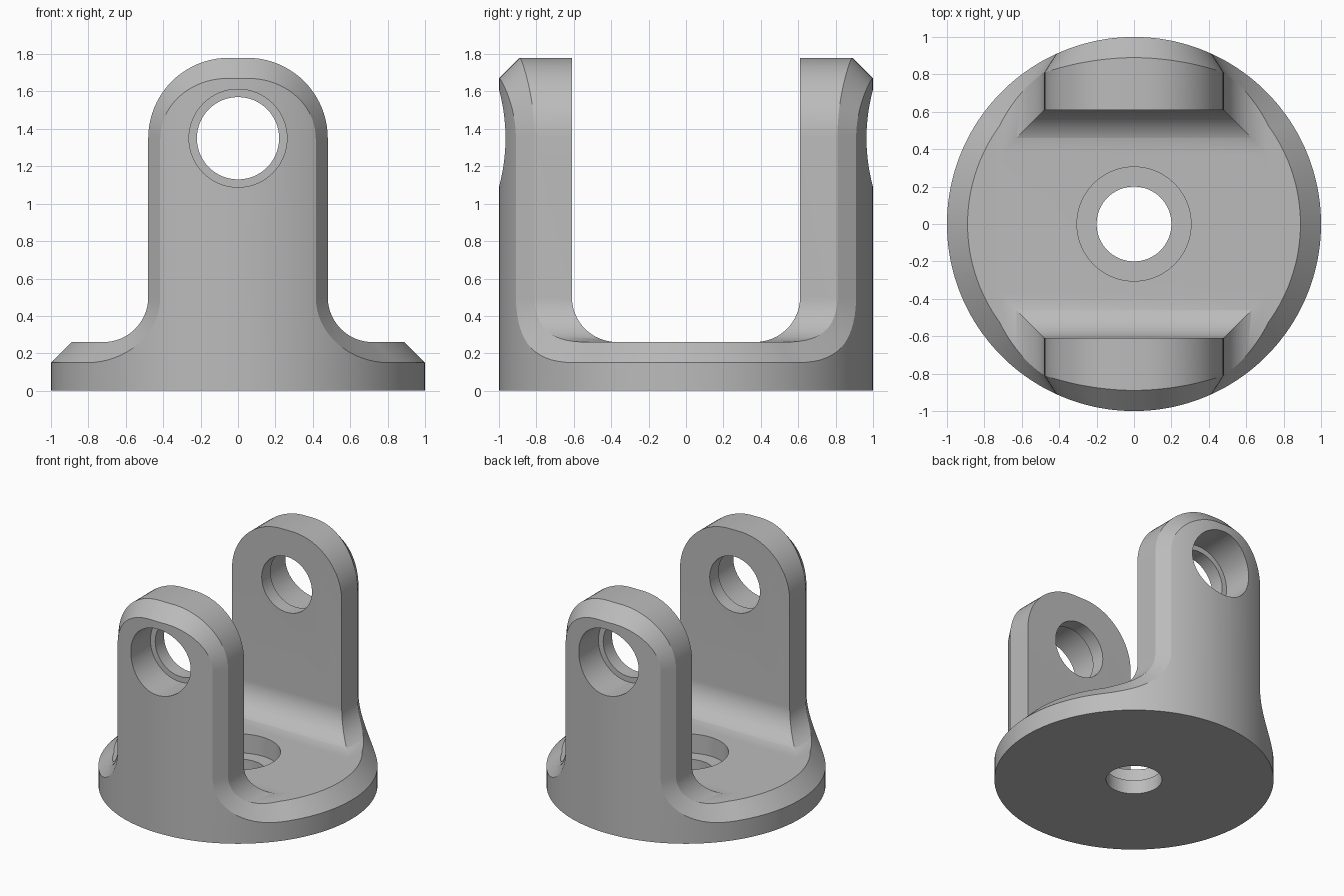
import bpy, bmesh
from math import sin, cos, pi, asin, sqrt
from mathutils import Matrix

cube = bpy.data.objects.get("Cube")
if cube:
    bpy.data.objects.remove(cube)

CHAMFER = 0.11
INNER = 1 - CHAMFER      # radius reached by the chamfer on the base top
BASE_TOP = 0.26
FILLET = 0.24
HOLE_Z = 1.35

grey = bpy.data.materials.new("grey_metal")
grey.use_nodes = True
COLOR = (0.5, 0.5, 0.5, 1)
grey.diffuse_color = COLOR
grey.node_tree.nodes["Principled BSDF"].inputs["Base Color"].default_value = COLOR


def make_object(name, bm):
    bmesh.ops.remove_doubles(bm, verts=bm.verts, dist=1e-5)
    bmesh.ops.recalc_face_normals(bm, faces=bm.faces)
    mesh = bpy.data.meshes.new(name)
    bm.to_mesh(mesh)
    bm.free()
    mesh.materials.append(grey)
    ob = bpy.data.objects.new(name, mesh)
    bpy.context.collection.objects.link(ob)
    return ob


def arc(cx, cz, radius, start, end, steps):
    return [(cx + radius * cos(start + (end - start) * i / steps),
             cz + radius * sin(start + (end - start) * i / steps))
            for i in range(steps + 1)]


def add_face(bm, points):
    unique = [p for i, p in enumerate(points)
              if all(sum((a - b) ** 2 for a, b in zip(p, q)) > 1e-10 for q in points[:i])]
    if len(unique) > 2:
        bm.faces.new([bm.verts.new(p) for p in unique])


# Half outline of the front: rounded arm top, foot fillet, flat base rim
def outline(offset):
    points = [(0, 1.78 - offset)]
    points += arc(0.05, HOLE_Z, 0.43 - offset, pi / 2, 0, 20)
    points += arc(0.72, BASE_TOP + FILLET, FILLET + offset, pi, 1.5 * pi, 16)
    start = asin(0.72 / INNER)
    for i in range(1, 17):
        angle = start + (pi / 2 - start) * i / 16
        points.append((INNER * sin(angle), BASE_TOP - offset))
    return points


# One quarter of the body: extruded outline, chamfer, round wall, underside
bm = bmesh.new()
edge, rim, floor, mid = [], [], [], []
for (px, pz), (qx, qz) in zip(outline(0), outline(CHAMFER)):
    y = sqrt(max(0, INNER ** 2 - qx ** 2))
    edge.append((px, y, pz))
    mid.append((px, 0, pz))
    rim.append((qx / INNER, y / INNER, qz))
    floor.append((qx / INNER, y / INNER, 0))
for i in range(len(edge) - 1):
    j = i + 1
    add_face(bm, [mid[i], mid[j], edge[j], edge[i]])
    add_face(bm, [edge[i], edge[j], rim[j], rim[i]])
    if rim[j][0] - rim[i][0] > 1e-5:
        wall = [floor[i], rim[i], rim[j]]
        if j + 1 < len(rim) and abs(rim[j + 1][0] - rim[j][0]) < 1e-5:
            wall.append(rim[j + 1])
        add_face(bm, wall + [floor[j]])
        add_face(bm, [(0, 0, 0), floor[i], floor[j]])
body = make_object("clevis_bracket", bm)
mirror = body.modifiers.new("mirror", "MIRROR")
mirror.use_axis = (True, True, False)
mirror.merge_threshold = 0.0001

# Channel between the arms, with rounded bottom corners
bm = bmesh.new()
low = BASE_TOP + 0.0006
right = arc(0.61 - FILLET, low + FILLET, FILLET, 1.5 * pi, 2 * pi, 16) + [(0.61, 2)]
section = right + [(-y, z) for y, z in reversed(right)]
face = bm.faces.new([bm.verts.new((-1.2, y, z)) for y, z in section])
new = bmesh.ops.extrude_face_region(bm, geom=[face])["geom"]
bmesh.ops.translate(bm, vec=(2.4, 0, 0), verts=[v for v in new if isinstance(v, bmesh.types.BMVert)])
cutters = [make_object("channel_cutter", bm)]


def hole(name, radius, start, end, along_y=False):
    bm = bmesh.new()
    matrix = Matrix.Translation((0, 0, (start + end) / 2))
    if along_y:
        matrix = Matrix.Translation((0, (start + end) / 2, HOLE_Z)) @ Matrix.Rotation(pi / 2, 4, "X")
    bmesh.ops.create_cone(bm, cap_ends=True, segments=64, radius1=radius, radius2=radius,
                          depth=end - start, matrix=matrix)
    cutters.append(make_object(name, bm))


# Stepped holes in the base and in both arms
hole("base_hole", 0.2, -0.2, 0.5)
hole("base_counterbore", 0.305, 0.11, 0.6)
hole("arm_hole", 0.22, -1.2, 1.2, True)
for side in (-1, 1):
    ends = sorted((side * 0.72, side * 1.3))
    hole("arm_counterbore", 0.262, *ends, True)

for cutter in cutters:
    cutter.hide_render = True
    cut = body.modifiers.new(cutter.name, "BOOLEAN")
    cut.operation = "DIFFERENCE"
    cut.solver = "EXACT"
    cut.object = cutter

bpy.ops.object.select_all(action="DESELECT")
bpy.context.view_layer.objects.active = body
body.select_set(True)
for name in [m.name for m in body.modifiers]:
    bpy.ops.object.modifier_apply(modifier=name)
for cutter in cutters:
    bpy.data.objects.remove(cutter)
bpy.ops.object.shade_smooth_by_angle(angle=pi / 6)
